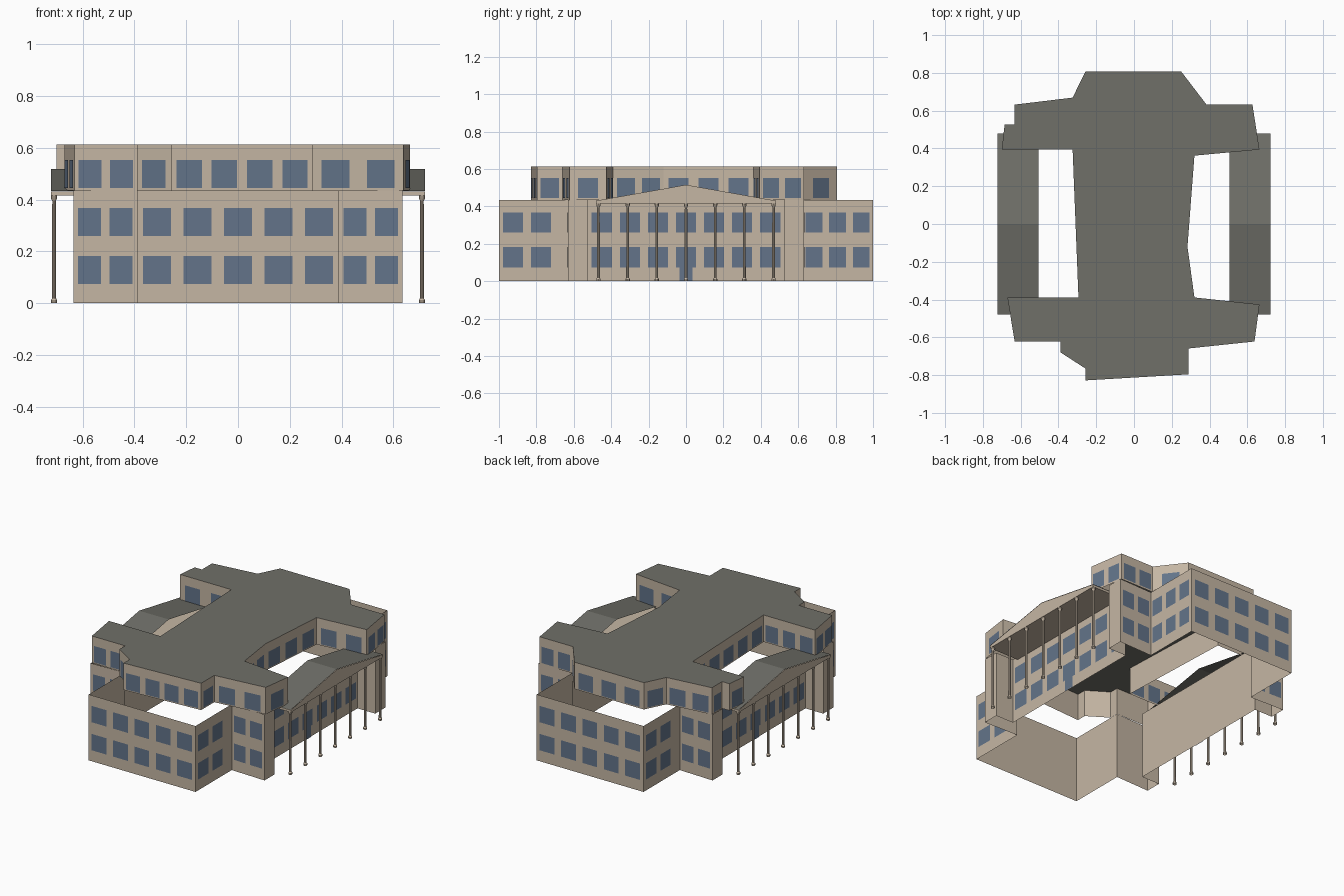
import bpy, bmesh
from mathutils import Vector

cube = bpy.data.objects.get("Cube")
if cube:
    bpy.data.objects.remove(cube)


def material(name, rgb):
    m = bpy.data.materials.new(name)
    m.use_nodes = True
    m.diffuse_color = (*rgb, 1)
    m.node_tree.nodes["Principled BSDF"].inputs["Base Color"].default_value = (*rgb, 1)
    return m


STONE = material("beige stone", (0.56, 0.47, 0.37))
ROOF = material("grey roof", (0.16, 0.16, 0.14))
GLASS = material("blue glass", (0.125, 0.175, 0.255))


def build(name, faces, mat):
    """Make one object from a list of faces given as corner points."""
    bm = bmesh.new()
    for f in faces:
        bm.faces.new([bm.verts.new(p) for p in f])
    bmesh.ops.remove_doubles(bm, verts=bm.verts, dist=0.0005)
    mesh = bpy.data.meshes.new(name)
    bm.to_mesh(mesh)
    bm.free()
    mesh.materials.append(mat)
    ob = bpy.data.objects.new(name, mesh)
    bpy.context.collection.objects.link(ob)
    return ob


def upright(a, b, z0, z1):
    return [(a[0], a[1], z0), (b[0], b[1], z0), (b[0], b[1], z1), (a[0], a[1], z1)]


def edges(outline):
    return list(zip(outline, outline[1:] + outline[:1]))


def walls(name, outline, z0, z1):
    return build(name, [upright(a, b, z0, z1) for a, b in edges(outline)], STONE)


def windows(name, outline, sills, shortest):
    """Evenly spaced panes on every wall that is long enough."""
    panes = []
    for a, b in edges(outline):
        a, b = Vector(a), Vector(b)
        length = (b - a).length
        if length < shortest:
            continue
        d = (b - a) / length
        out = Vector((d.y, -d.x)) * 0.003
        n = max(1, round(length / 0.15))
        half = min(0.108, 0.72 * length / n) / 2
        for i in range(n):
            c = a + d * length * (i + 0.5) / n + out
            panes += [upright(c - d * half, c + d * half, z, z + 0.108) for z in sills]
    return build(name, panes, GLASS)


# Lower two storeys: an open ring of walls, mirrored from one quarter
EAVE, TOP = 0.435, 0.612
quarter = [(0.39, -1), (0.39, -0.622), (0.635, -0.63), (0.635, -0.525), (0.505, -0.525)]
half = quarter + [(x, -y) for x, y in reversed(quarter)]
ring = half + [(-x, -y) for x, y in half]
walls("lower_walls", ring, 0, EAVE)
# the front side walls carry two panes each, set toward the front
glazed = list(ring)
glazed.insert(1, (0.39, -0.70))
glazed.insert(len(half) + 2, (-0.39, 0.70))
windows("lower_windows", glazed, (0.074, 0.259), 0.15)

# Upper storey: irregular block with side courts
upper = [(-0.257, 0.807), (0.25, 0.807), (0.384, 0.632), (0.627, 0.632),
         (0.664, 0.394), (0.32, 0.362), (0.283, -0.12), (0.32, -0.389),
         (0.664, -0.426), (0.638, -0.622), (0.288, -0.659), (0.288, -0.796),
         (-0.257, -0.828), (-0.257, -0.765), (-0.389, -0.68), (-0.389, -0.622),
         (-0.632, -0.622), (-0.67, -0.389), (-0.294, -0.389), (-0.325, 0.394),
         (-0.70, 0.394), (-0.685, 0.526), (-0.632, 0.526), (-0.632, 0.632),
         (-0.325, 0.669)][::-1]
walls("upper_walls", upper, EAVE, TOP)
windows("upper_windows", upper, (0.444,), 0.1)
build("main_roof", [[(x, y, TOP) for x, y in upper]], ROOF)


def column(name, x, y):
    """Slim round column with a foot and a cap, lathed from a profile."""
    profile = [(0.012, 0), (0.012, 0.012), (0.008, 0.018),
               (0.007, 0.395), (0.012, 0.405), (0.012, 0.416)]
    bm = bmesh.new()
    prev = [bm.verts.new((x + r, y, z)) for r, z in profile]
    chain = prev + [bm.edges.new(p) for p in zip(prev, prev[1:])]
    bmesh.ops.spin(bm, geom=chain, cent=(x, y, 0), axis=(0, 0, 1),
                   angle=6.283185, steps=10, use_duplicate=False)
    bmesh.ops.remove_doubles(bm, verts=bm.verts, dist=0.0005)
    bmesh.ops.recalc_face_normals(bm, faces=bm.faces)
    mesh = bpy.data.meshes.new(name)
    bm.to_mesh(mesh)
    bm.free()
    mesh.materials.append(STONE)
    bpy.context.collection.objects.link(bpy.data.objects.new(name, mesh))


# Porticoes on both sides: slab, pediment, gable roof, columns and door
WIDE, LOW, MID, PEAK = 0.48, 0.415, 0.43, 0.515
for s, side in ((1, "left"), (-1, "right")):
    inner, outer = s * 0.506, s * 0.722
    bpy.ops.mesh.primitive_cube_add(size=1, location=((inner + outer) / 2, 0, (LOW + MID) / 2))
    slab = bpy.context.object
    slab.name = side + "_portico_slab"
    slab.scale = (abs(outer - inner), 2 * WIDE, MID - LOW)
    slab.data.materials.append(STONE)
    build(side + "_pediment",
          [[(outer, -s * WIDE, MID), (outer, s * WIDE, MID), (outer, 0, PEAK)]], STONE)
    slopes = []
    for t in (1, -1):
        f = [(inner, t * WIDE, MID + 0.002), (inner, 0, PEAK + 0.002),
             (outer, 0, PEAK + 0.002), (outer, t * WIDE, MID + 0.002)]
        slopes.append(f if s * t < 0 else f[::-1])
    for f in slopes:
        if (Vector(f[1]) - Vector(f[0])).cross(Vector(f[2]) - Vector(f[1])).z < 0:
            f.reverse()
    build(side + "_portico_roof", slopes, ROOF)
    for i in range(7):
        column(f"{side}_column_{i + 1}", s * 0.71, (i - 3) * 0.156)
    door_x = inner + s * 0.003
    build(side + "_door",
          [upright((door_x, -s * 0.035), (door_x, s * 0.035), 0, 0.08)], GLASS)
